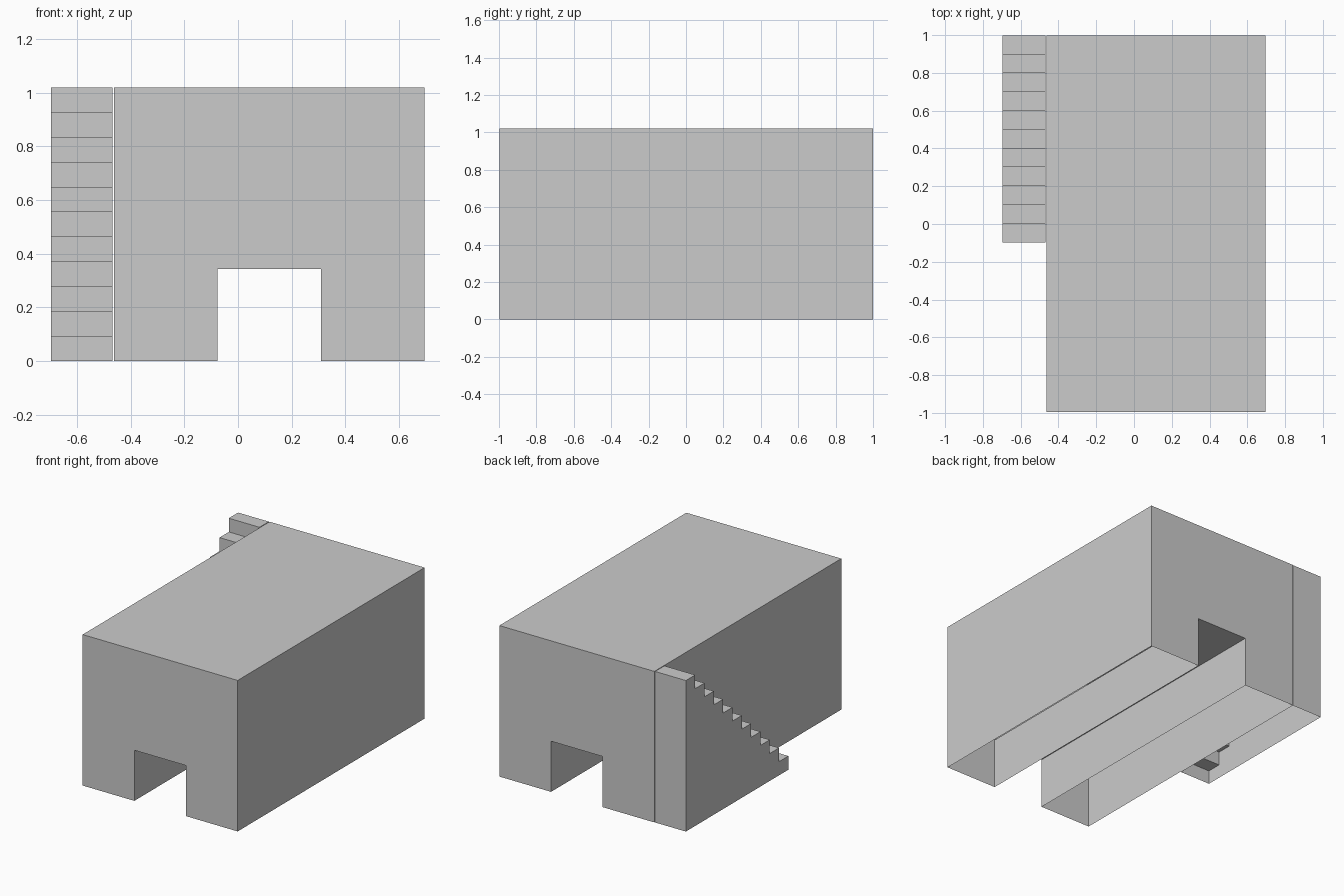
import bpy, bmesh
from mathutils import Vector

if "Cube" in bpy.data.objects:
    bpy.data.objects.remove(bpy.data.objects["Cube"])

HEIGHT = 1.02
STEPS = 11


def open_shell(name, profile, extrude):
    """Extrude a closed profile, then remove the faces lying on the ground."""
    bm = bmesh.new()
    face = bm.faces.new([bm.verts.new(p) for p in profile])
    result = bmesh.ops.extrude_face_region(bm, geom=[face], use_keep_orig=True)
    moved = [g for g in result["geom"] if isinstance(g, bmesh.types.BMVert)]
    bmesh.ops.translate(bm, verts=moved, vec=Vector(extrude))
    bmesh.ops.recalc_face_normals(bm, faces=bm.faces)
    ground = [f for f in bm.faces if all(abs(v.co.z) < 1e-5 for v in f.verts)]
    bmesh.ops.delete(bm, geom=ground, context='FACES')
    mesh = bpy.data.meshes.new(name)
    bm.to_mesh(mesh)
    bm.free()
    obj = bpy.data.objects.new(name, mesh)
    bpy.context.collection.objects.link(obj)
    return obj


# Main block with a square passage running front to back, open underneath
left, right, front, back = -0.463, 0.695, -0.996, 0.999
pass_left, pass_right, pass_top = -0.077, 0.309, 0.342
outline = [(left, 0), (pass_left, 0), (pass_left, pass_top), (pass_right, pass_top),
           (pass_right, 0), (right, 0), (right, HEIGHT), (left, HEIGHT)]
open_shell("building_block", [(x, front, z) for x, z in outline], (0, back - front, 0))

# Outside staircase climbing to the roof along the left wall
stair_left, stair_right = -0.697, -0.468
stair_front, stair_back = -0.097, 0.997
run = (stair_back - stair_front) / STEPS
rise = HEIGHT / STEPS
steps = [(stair_front, 0)]
for i in range(STEPS):
    y, z = stair_front + i * run, (i + 1) * rise
    steps += [(y, z), (y + run, z)]
steps.append((stair_back, 0))
open_shell("staircase", [(stair_left, y, z) for y, z in steps],
           (stair_right - stair_left, 0, 0))
